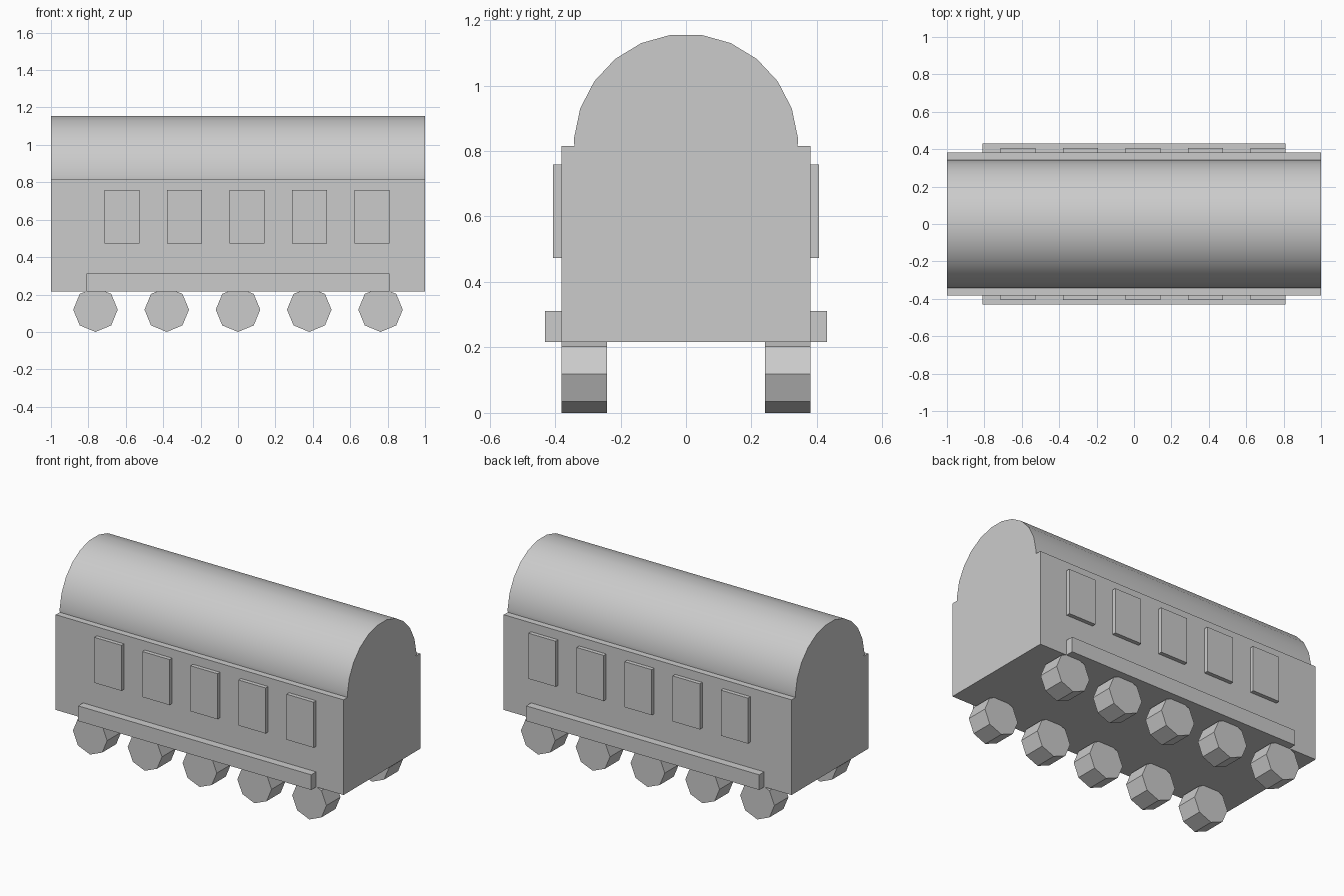
import bpy
import bmesh
import math
from mathutils import Matrix, Vector

cube = bpy.data.objects.get("Cube")
if cube:
    bpy.data.objects.remove(cube, do_unlink=True)

GREY = (0.6, 0.6, 0.6, 1)
paint = bpy.data.materials.new("plain grey")
paint.use_nodes = True
paint.diffuse_color = GREY
paint.node_tree.nodes["Principled BSDF"].inputs["Base Color"].default_value = GREY


def add_object(name, bm):
    bmesh.ops.recalc_face_normals(bm, faces=bm.faces)
    mesh = bpy.data.meshes.new(name)
    bm.to_mesh(mesh)
    bm.free()
    mesh.materials.append(paint)
    obj = bpy.data.objects.new(name, mesh)
    bpy.context.collection.objects.link(obj)
    return obj


def box(name, low, high):
    low, high = Vector(low), Vector(high)
    bm = bmesh.new()
    place = Matrix.Translation((low + high) / 2) @ Matrix.Diagonal((*(high - low), 1))
    bmesh.ops.create_cube(bm, size=1, matrix=place)
    return add_object(name, bm)


def prism(name, profile, start, direction):
    """Extrude a closed outline of 3D points."""
    bm = bmesh.new()
    face = bm.faces.new([bm.verts.new(Vector(p) + Vector(start)) for p in profile])
    ext = bmesh.ops.extrude_face_region(bm, geom=[face], use_keep_orig=True)
    moved = [v for v in ext["geom"] if isinstance(v, bmesh.types.BMVert)]
    bmesh.ops.translate(bm, verts=moved, vec=direction)
    return add_object(name, bm)


FLOOR, EAVES, HALF_WIDTH = 0.217, 0.815, 0.381

# Carriage body
box("body", (-1, -HALF_WIDTH, FLOOR), (1, HALF_WIDTH, EAVES))

# Barrel roof with a narrow flat facet along the ridge
STEP = math.tau / 23
RADIUS = 0.343
angles = [(i + 0.5) * STEP for i in range(-6, 6)]
arch = [(0, RADIUS * math.sin(a), RADIUS * math.cos(a)) for a in angles]
arch = [(0, -0.341, 0)] + arch + [(0, 0.341, 0)]
roof = prism("roof", arch, (-1, 0, EAVES), (2, 0, 0))
bpy.ops.object.select_all(action="DESELECT")
roof.select_set(True)
bpy.context.view_layer.objects.active = roof
bpy.ops.object.shade_smooth_by_angle(angle=math.radians(30))

# Eight-sided wheel outline
WHEEL_R = 0.119
octagon = [(WHEEL_R * math.cos(i * math.tau / 8), 0, WHEEL_R * math.sin(i * math.tau / 8))
           for i in range(8)]

for side, label in ((-1, "right"), (1, "left")):
    # Raised window panels
    for i in range(5):
        x = 0.048 + 0.334 * (i - 2)
        y0, y1 = sorted((side * HALF_WIDTH, side * 0.406))
        box(f"{label}_window_{i + 1}", (x - 0.094, y0, 0.473), (x + 0.094, y1, 0.759))

    # Running board
    y0, y1 = sorted((side * HALF_WIDTH, side * 0.43))
    box(f"{label}_running_board", (-0.81, y0, FLOOR), (0.81, y1, 0.312))

    # Wheels
    for i in range(5):
        prism(f"{label}_wheel_{i + 1}", octagon,
              (0.381 * (i - 2), side * 0.241, WHEEL_R), (0, side * 0.1395, 0))
